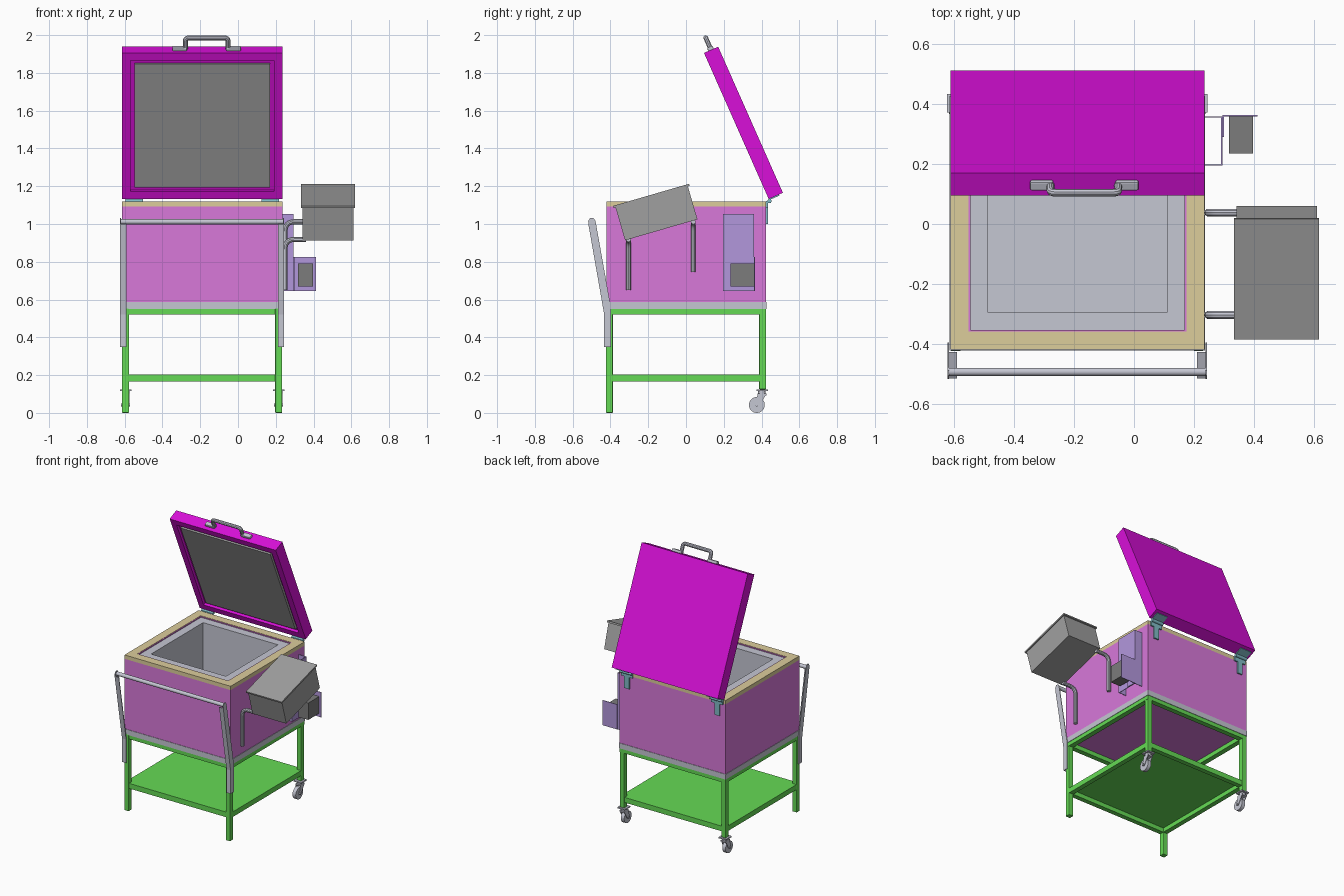
import bpy, bmesh, math
from mathutils import Vector, Matrix

if "Cube" in bpy.data.objects:
    bpy.data.objects.remove(bpy.data.objects["Cube"])


def mat(name, r, g, b):
    m = bpy.data.materials.new(name)
    m.diffuse_color = (r, g, b, 1)
    m.use_nodes = True
    m.node_tree.nodes["Principled BSDF"].inputs["Base Color"].default_value = m.diffuse_color
    return m


MAGENTA = mat("magenta", .69, .005, .69)
PINK = mat("pink", .69, .19, .70)
GREEN = mat("green", .13, .70, .09)
TAN = mat("tan", .72, .61, .33)
LAVENDER = mat("lavender", .45, .31, .72)
TEAL = mat("teal", .22, .50, .57)
STEEL = mat("steel", .56, .57, .65)
GREY = mat("grey", .35, .35, .35)
DARK = mat("dark_grey", .2, .2, .2)


def finish(name, bm, m):
    bmesh.ops.recalc_face_normals(bm, faces=bm.faces)
    me = bpy.data.meshes.new(name)
    bm.to_mesh(me)
    bm.free()
    ob = bpy.data.objects.new(name, me)
    bpy.context.collection.objects.link(ob)
    me.materials.append(m)
    return ob


def smooth(ob):
    bpy.ops.object.select_all(action='DESELECT')
    bpy.context.view_layer.objects.active = ob
    ob.select_set(True)
    bpy.ops.object.shade_smooth_by_angle(angle=math.radians(35))


def cube_bm(x0, x1, y0, y1, z0, z1):
    bm = bmesh.new()
    bmesh.ops.create_cube(bm, size=1)
    for v in bm.verts:
        v.co = Vector(((x0 + x1) / 2 + v.co.x * (x1 - x0),
                       (y0 + y1) / 2 + v.co.y * (y1 - y0),
                       (z0 + z1) / 2 + v.co.z * (z1 - z0)))
    return bm


def box(name, x, y, z, m, bevel=0):
    bm = cube_bm(*x, *y, *z)
    if bevel:
        bmesh.ops.bevel(bm, geom=bm.edges[:], offset=bevel, segments=2, affect='EDGES', profile=.5)
    return finish(name, bm, m)


def tray(name, x, y, z, wall, depth, m):
    """Box hollowed from the top; mitred rim edges come from the inset."""
    bm = cube_bm(*x, *y, *z)
    top = max(bm.faces, key=lambda f: f.calc_center_median().z)
    bmesh.ops.inset_region(bm, faces=[top], thickness=wall)
    res = bmesh.ops.extrude_face_region(bm, geom=[top])
    bmesh.ops.translate(bm, vec=(0, 0, -depth), verts=[g for g in res['geom'] if isinstance(g, bmesh.types.BMVert)])
    if top.is_valid:
        bmesh.ops.delete(bm, geom=[top], context='FACES')
    return finish(name, bm, m)


def ring(name, x, y, z, wall, m):
    """Open rectangular frame with mitred corners."""
    bm = bmesh.new()

    def loop(d, h):
        return [bm.verts.new(p) for p in ((x[0] + d, y[0] + d, h), (x[1] - d, y[0] + d, h),
                                          (x[1] - d, y[1] - d, h), (x[0] + d, y[1] - d, h))]
    loops = [loop(0, z[0]), loop(0, z[1]), loop(wall, z[1]), loop(wall, z[0])]
    for a, b in zip(loops, loops[1:] + loops[:1]):
        for i in range(4):
            j = (i + 1) % 4
            bm.faces.new((a[i], a[j], b[j], b[i]))
    return finish(name, bm, m)


def plate(name, x0, x1, yz, m):
    """Extrude a y-z outline along x."""
    bm = bmesh.new()
    f = bm.faces.new([bm.verts.new((x0, *p)) for p in yz])
    res = bmesh.ops.extrude_face_region(bm, geom=[f])
    bmesh.ops.translate(bm, vec=(x1 - x0, 0, 0), verts=[g for g in res['geom'] if isinstance(g, bmesh.types.BMVert)])
    return finish(name, bm, m)


def rod(name, a, b, r, m, sides=24):
    a, b = Vector(a), Vector(b)
    bm = bmesh.new()
    M = Matrix.Translation((a + b) / 2) @ (b - a).to_track_quat('Z', 'Y').to_matrix().to_4x4()
    bmesh.ops.create_cone(bm, cap_ends=True, segments=sides, radius1=r, radius2=r, depth=(b - a).length, matrix=M)
    ob = finish(name, bm, m)
    smooth(ob)
    return ob


def tube(name, pts, r, bend, m):
    """Round tube along a path whose corners are rounded."""
    pts = [Vector(p) for p in pts]
    path = [pts[0]]
    for p, c, n in zip(pts, pts[1:], pts[2:]):
        a = c + (p - c).normalized() * bend
        b = c + (n - c).normalized() * bend
        path += [(1 - t)**2 * a + 2 * t * (1 - t) * c + t * t * b for t in (i / 6 for i in range(7))]
    path.append(pts[-1])
    cu = bpy.data.curves.new(name, 'CURVE')
    cu.dimensions, cu.bevel_depth, cu.bevel_resolution, cu.use_fill_caps = '3D', r, 3, True
    s = cu.splines.new('POLY')
    s.points.add(len(path) - 1)
    for q, p in zip(s.points, path):
        q.co = (*p, 1)
    ob = bpy.data.objects.new(name, cu)
    bpy.context.collection.objects.link(ob)
    cu.materials.append(m)
    bpy.ops.object.select_all(action='DESELECT')
    bpy.context.view_layer.objects.active = ob
    ob.select_set(True)
    bpy.ops.object.convert(target='MESH')
    smooth(bpy.context.object)
    return bpy.context.object


CX = -.19
X, Y = (-.613, .235), (-.42, .424)
SIDES = (("left", -1), ("right", 1))

# Stand: legs, two rail frames and the shelf
for n, s in SIDES:
    lx = sorted((CX + s * .387, CX + s * .424))
    box(f"front_leg_{n}", lx, (-.424, -.387), (0, .555), GREEN, .004)
    box(f"back_leg_{n}", lx, (.387, .424), (.125, .555), GREEN, .004)
    # Casters under the back legs
    cx = CX + s * .405
    box(f"caster_plate_{n}", (cx - .03, cx + .03), (.372, .434), (.116, .125), STEEL)
    rod(f"caster_swivel_{n}", (cx, .402, .1), (cx, .402, .118), .02, STEEL)
    box(f"caster_crown_{n}", (cx - .02, cx + .02), (.378, .426), (.092, .102), STEEL)
    for k in (-1, 1):
        e = cx + k * .018
        plate(f"caster_fork_{n}", e - .002, e + .002,
              [(.362, .036), (.388, .036), (.426, .1), (.38, .1)], STEEL)
    rod(f"caster_wheel_{n}", (cx - .013, .375, .042), (cx + .013, .375, .042), .042, STEEL, 32)
    rod(f"caster_axle_{n}", (cx - .024, .375, .042), (cx + .024, .375, .042), .008, STEEL, 12)
ring("lower_rails", (X[0] + .002, X[1] - .002), (-.42, .42), (.165, .198), .034, GREEN)
box("shelf", (X[0] + .002, X[1] - .002), (-.42, .42), (.196, .202), GREEN)
ring("upper_rails", X, Y, (.522, .555), .036, GREEN)

# Insulated body: base band, shell, wooden rim, collar and liner
ring("base_band", (X[0] - .003, X[1] + .003), (Y[0] - .003, Y[1] + .003), (.55, .588), .02, STEEL)
tray("body_shell", X, Y, (.553, 1.092), .004, .53, PINK)
ring("wood_rim", X, Y, (1.092, 1.12), .06, TAN)
ring("inner_collar", (X[0] + .06, X[1] - .06), (Y[0] + .06, Y[1] - .06), (1.05, 1.118), .006, PINK)
tray("liner", (X[0] + .066, X[1] - .066), (Y[0] + .066, Y[1] - .066), (.62, 1.112), .083, .42, STEEL)

# Open lid, built flat and then swung back on its hinge line
lid = [tray("lid_shell", X, (0, .846), (-.082, 0), .062, .02, MAGENTA),
       box("lid_inner_panel", (X[0] + .066, X[1] - .066), (.066, .78), (-.03, -.004), GREY)]
for f, x in (("left", (-.347, -.27)), ("right", (-.062, .015))):
    lid.append(box(f"lid_handle_foot_{f}", x, (.844, .864), (-.057, -.025), STEEL, .005))
lid.append(tube("lid_handle", [(-.279, .85, -.041), (-.279, .915, -.041), (-.053, .915, -.041),
                               (-.053, .85, -.041)], .013, .018, STEEL))
# Hinges: lid leaf, pin and body strap
for n, s in SIDES:
    hx = CX + s * .36
    lid.append(box(f"hinge_lid_leaf_{n}", (hx - .045, hx + .045), (-.006, 0), (-.06, 0), TEAL))
    rod(f"hinge_pin_{n}", (hx - .046, .442, 1.121), (hx + .046, .442, 1.121), .011, TEAL, 16)
    box(f"hinge_leaf_{n}", (hx - .045, hx + .045), (.424, .434), (1.085, 1.122), TEAL)
    box(f"hinge_strap_{n}", (hx - .02, hx + .02), (.424, .434), (1.0, 1.09), TEAL)
for ob in lid:
    ob.location = (0, .438, 1.132)
    ob.rotation_euler.x = math.atan2(.914, -.405)

# Push handle: bent angle-iron arms and a round cross bar
ARM = [(-.433, .35), (-.396, .35), (-.396, .55), (-.479, 1.015), (-.49, 1.033), (-.507, 1.033), (-.518, 1.015), (-.433, .52)]
FLANGE = [(-.433, .35), (-.428, .35), (-.428, .52), (-.512, 1.0), (-.517, 1.0), (-.433, .52)]
for n, s in SIDES:
    e = CX + s * .434
    plate(f"push_arm_side_{n}", e - s * .005, e, ARM, STEEL)
    plate(f"push_arm_front_{n}", e - s * .033, e, FLANGE, STEEL)
rod("push_bar", (-.622, -.494, 1.012), (.242, -.494, 1.012), .0135, STEEL)

# Tilted side bin with cover lip, hung on two bent tubes
bin_parts = [box("side_bin", (.342, .612), (.01, .409), (-.193, -.008), GREY),
             box("side_bin_cover", (.334, .619), (0, .419), (-.012, 0), GREY)]
for ob in bin_parts:
    ob.location = (0, -.386, 1.096)
    ob.rotation_euler.x = math.radians(16.2)
for n, y, z0, z1 in (("front", -.304, .65, .918), ("back", .038, .745, 1.012)):
    tube(f"bin_bracket_{n}", [(.249, y, z0), (.249, y, z1), (.36, y, z1)], .0135, .05, STEEL)

# Control cover: open-ended folded channel on the right wall
PZ = (.645, 1.053)
box("control_cover_face", (.291, .295), (.195, .36), PZ, LAVENDER)
for n, y in (("front", .195), ("back", .356)):
    box(f"control_cover_side_{n}", (.235, .293), (y, y + .004), PZ, LAVENDER)

# Control box on a folded bracket
box("bracket_back", (.295, .412), (.36, .364), (.645, .825), LAVENDER)
box("bracket_flange", (.295, .301), (.29, .362), (.645, .825), LAVENDER)
box("control_box", (.317, .397), (.235, .36), (.67, .792), DARK)
